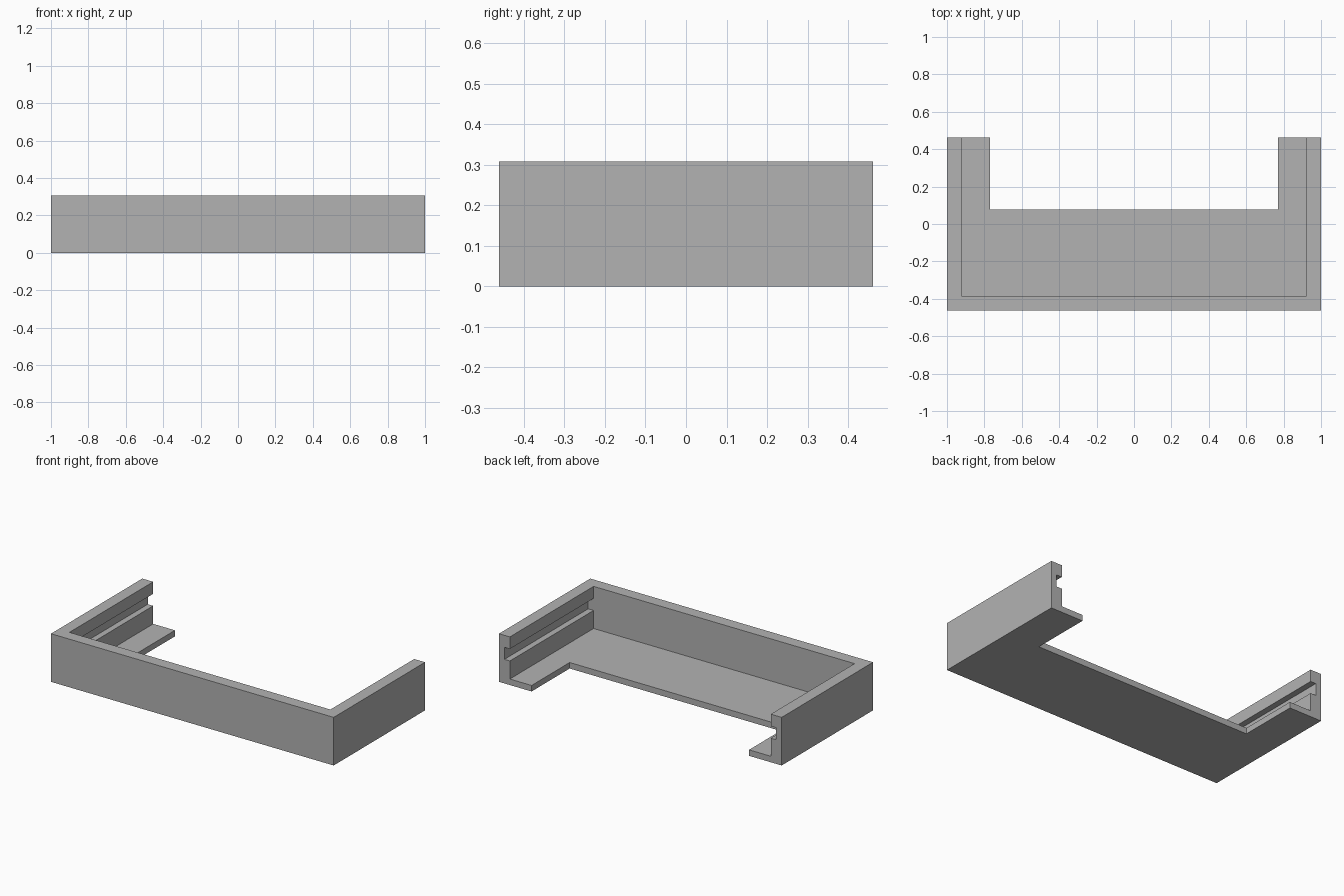
import bpy
from mathutils import Vector

default = bpy.data.objects.get("Cube")
if default:
    bpy.data.objects.remove(default, do_unlink=True)

U = 1 / 26                      # design module: the tray is 52 x 24 x 8 modules
WIDTH, DEPTH, HEIGHT = 52, 24, 8
WALL, FLOOR, OVER = 2, 1, 3     # OVER = how far cutters run past the body

grey = bpy.data.materials.new("light_grey")
grey.use_nodes = True
colour = (0.448, 0.448, 0.448, 1)
grey.diffuse_color = colour
grey.node_tree.nodes["Principled BSDF"].inputs["Base Color"].default_value = colour


def box(name, half_width, y0, y1, z0, z1):
    """Box symmetric in x; y is measured from the front face, all in modules."""
    centre = Vector((0, (y0 + y1 - DEPTH) / 2, (z0 + z1) / 2)) * U
    bpy.ops.mesh.primitive_cube_add(size=1, location=centre)
    obj = bpy.context.object
    obj.name = name
    obj.scale = Vector((2 * half_width, y1 - y0, z1 - z0)) * U
    bpy.ops.object.transform_apply(location=True, rotation=False, scale=True)
    obj.data.materials.append(grey)
    return obj


# Solid block that becomes the open tray
half, back = WIDTH / 2, DEPTH + OVER
body = box("tray_body", half, 0, DEPTH, 0, HEIGHT)

cutters = [
    # Space between the walls, open at the top and back
    box("cavity_cutter", half - WALL, WALL, back, FLOOR, HEIGHT + OVER),
    # Slide groove along both side walls
    box("groove_cutter", half - WALL / 2, WALL, back, 4, 6),
    # Rear notch leaving a narrow floor ledge on each side
    box("floor_notch_cutter", half - 6, 14, back, -OVER, FLOOR + 1),
]

bpy.context.view_layer.objects.active = body
for cutter in cutters:
    cutter.hide_render = True
    cut = body.modifiers.new(cutter.name, "BOOLEAN")
    cut.operation = "DIFFERENCE"
    cut.solver = "EXACT"
    cut.object = cutter
    bpy.ops.object.modifier_apply(modifier=cut.name)
    bpy.data.objects.remove(cutter, do_unlink=True)

# Crisp flat faces
body.data.shade_flat()
